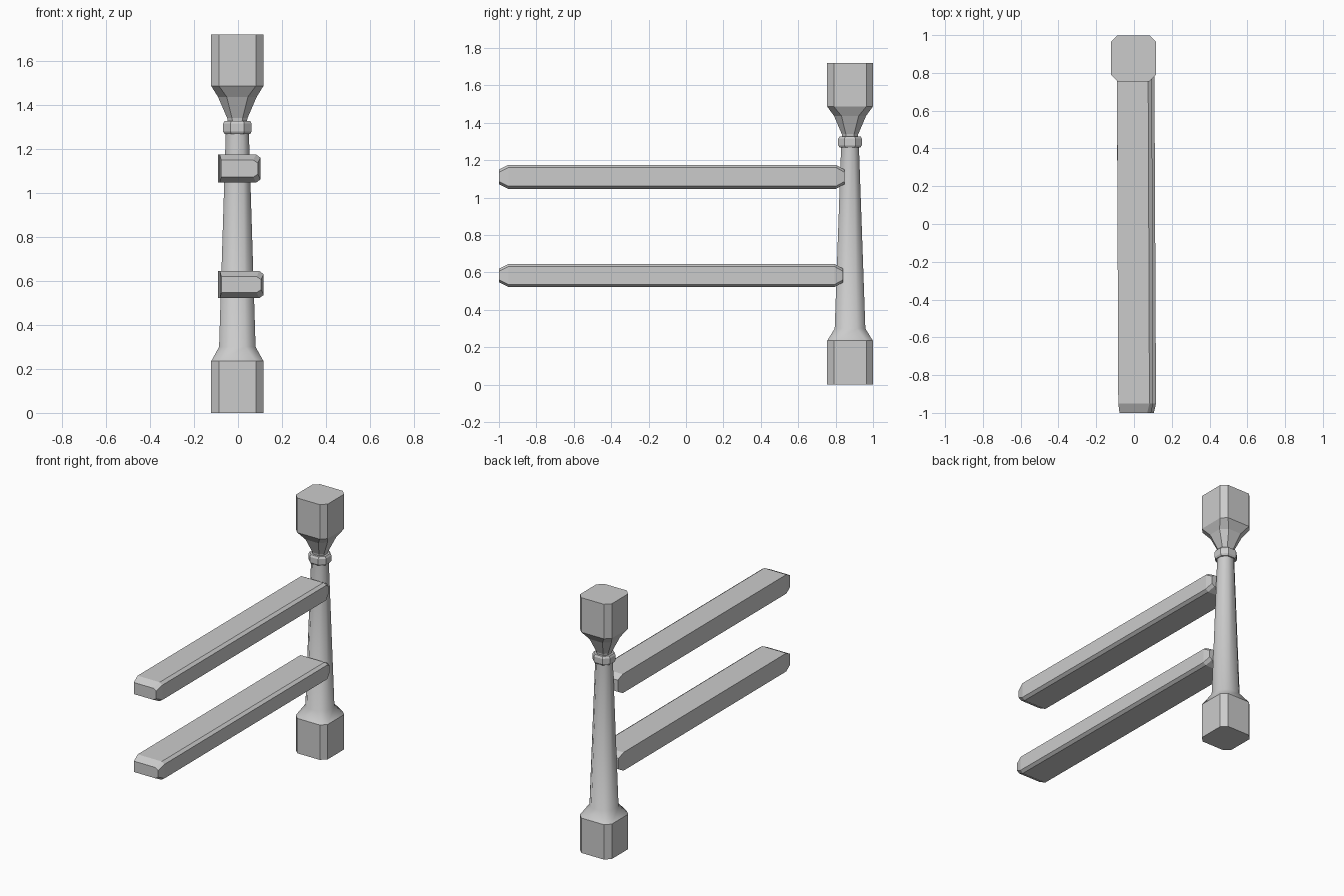
import bpy, bmesh
from mathutils import Vector

if "Cube" in bpy.data.objects:
    bpy.data.objects.remove(bpy.data.objects["Cube"])

CX, CY = -0.003, 0.877   # post axis


def loft(name, rings, smooth=False):
    """Skin a list of matching closed rings and cap both ends."""
    bm = bmesh.new()
    rows = [[bm.verts.new(Vector(p)) for p in ring] for ring in rings]
    n = len(rows[0])
    for a, b in zip(rows, rows[1:]):
        for i in range(n):
            j = (i + 1) % n
            bm.faces.new((a[i], a[j], b[j], b[i])).smooth = smooth
    bm.faces.new(rows[0][::-1])
    bm.faces.new(rows[-1])
    bmesh.ops.recalc_face_normals(bm, faces=bm.faces)
    mesh = bpy.data.meshes.new(name)
    bm.to_mesh(mesh)
    bm.free()
    ob = bpy.data.objects.new(name, mesh)
    bpy.context.collection.objects.link(ob)
    return ob


def octagon(z, hx, hy, c):
    """Chamfered rectangle around the post axis at height z."""
    pts = [(hx, -hy + c), (hx, hy - c), (hx - c, hy), (-hx + c, hy),
           (-hx, hy - c), (-hx, -hy + c), (-hx + c, -hy), (hx - c, -hy)]
    return [(CX + x, CY + y, z) for x, y in pts]


def turned(name, profile, smooth=False):
    return loft(name, [octagon(*p) for p in profile], smooth)


# Post: base block, tapering shaft, collar, flared head
B = (0.119, 0.122, 0.035)
turned("post_base", [(0, *B), (0.235, *B)])
turned("post_shaft", [(0.235, *B), (0.30, 0.083, 0.082, 0.046),
                      (1.29, 0.052, 0.047, 0.028)], smooth=True)
turned("post_collar", [(1.268, 0.058, 0.056, 0.03), (1.28, 0.065, 0.063, 0.034),
                       (1.315, 0.065, 0.063, 0.034), (1.328, 0.058, 0.056, 0.03)])
turned("post_head", [(1.32, 0.043, 0.042, 0.022), (1.34, 0.046, 0.044, 0.022),
                     (1.437, 0.088, 0.086, 0.04), (1.487, *B), (1.72, *B)])


# Rails: outer side bevelled, inner side square, ends chamfered
def rail(name, z0, z1, right, y_end, drift):
    def ring(y, dz, dl, dr):
        t = drift * y
        l, r = -0.087 + dl + t, right - dr + t
        a, b, k = z0 + dz, z1 - dz, 0.02
        return [(l, y, a), (r - k, y, a), (r, y, a + k * 0.7),
                (r, y, b - k * 0.7), (r - k, y, b), (l, y, b)]
    end = (0.025, 0.006, 0.012)
    loft(name, [ring(-1, *end), ring(-0.95, 0, 0, 0),
                ring(y_end - 0.045, 0, 0, 0), ring(y_end, *end)])


rail("upper_rail", 1.047, 1.175, 0.098, 0.847, -0.004)
rail("lower_rail", 0.522, 0.645, 0.112, 0.84, -0.005)
